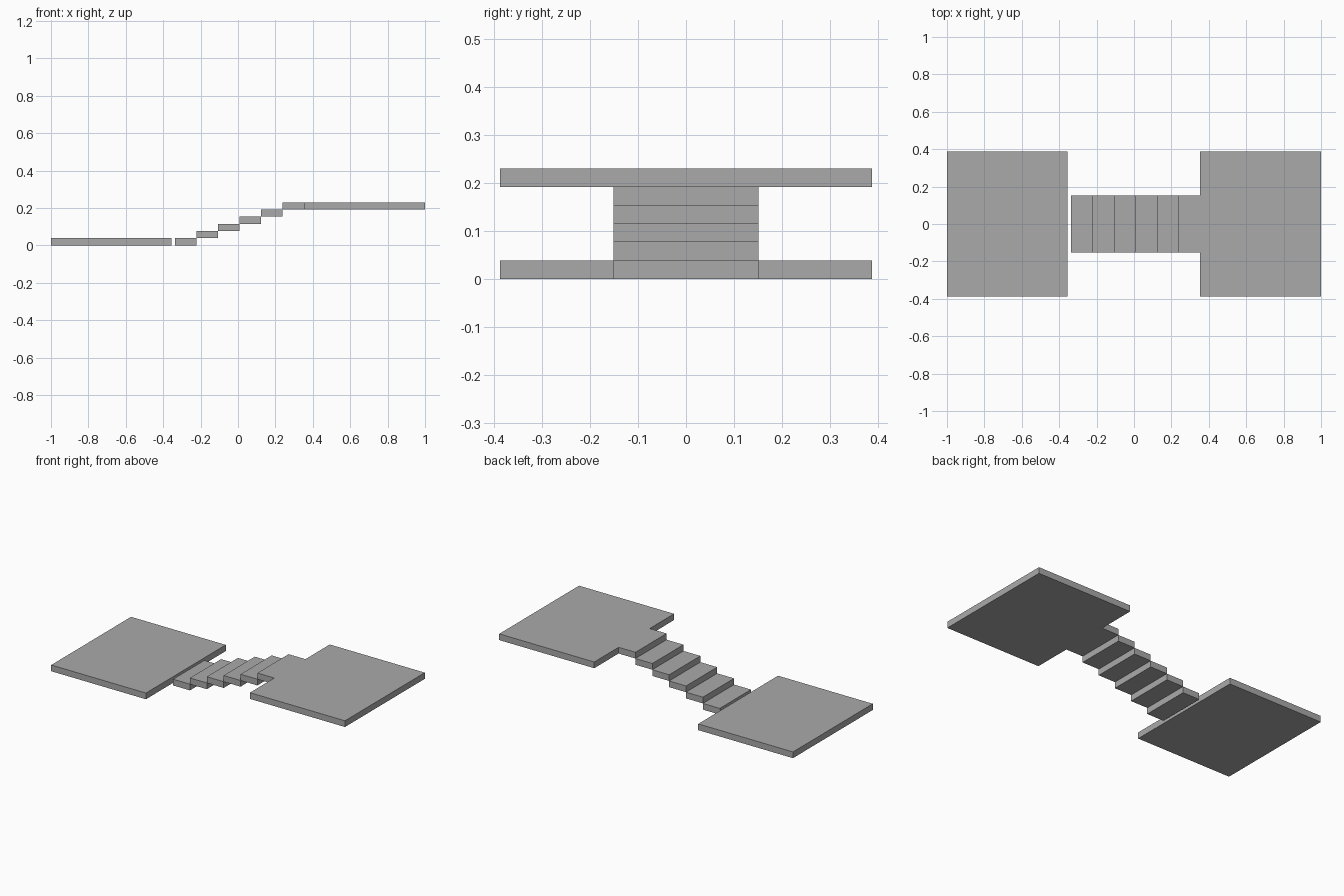
import bpy

if "Cube" in bpy.data.objects:
    bpy.data.objects.remove(bpy.data.objects["Cube"], do_unlink=True)

# Single plain grey
grey = bpy.data.materials.new("plain_grey")
grey.use_nodes = True
colour = (0.4, 0.4, 0.4, 1)
grey.diffuse_color = colour
grey.node_tree.nodes["Principled BSDF"].inputs["Base Color"].default_value = colour


def slab(name, x0, x1, depth, z0, height):
    """Box from x0 to x1, centred on y, with its underside at z0."""
    bpy.ops.mesh.primitive_cube_add(size=1)
    obj = bpy.context.object
    obj.name = name
    for v in obj.data.vertices:
        v.co.x = x0 if v.co.x < 0 else x1
        v.co.y *= depth
        v.co.z = z0 if v.co.z < 0 else z0 + height
    obj.data.materials.append(grey)
    return obj


STEPS = 6
RISE = 0.23 / STEPS
STAIR_START, STAIR_END = -0.336, 0.353
TREAD = (STAIR_END - STAIR_START) / STEPS
PLATFORM_DEPTH, STAIR_DEPTH = 0.776, 0.303

# Lower and upper platforms
slab("lower_platform", -1, -0.355, PLATFORM_DEPTH, 0, RISE)
slab("upper_platform", STAIR_END, 1, PLATFORM_DEPTH, RISE * (STEPS - 1), RISE)

# Floating steps, the last one level with the upper platform
for i in range(STEPS):
    x = STAIR_START + i * TREAD
    slab(f"step_{i + 1}", x, x + TREAD, STAIR_DEPTH, i * RISE, RISE)
